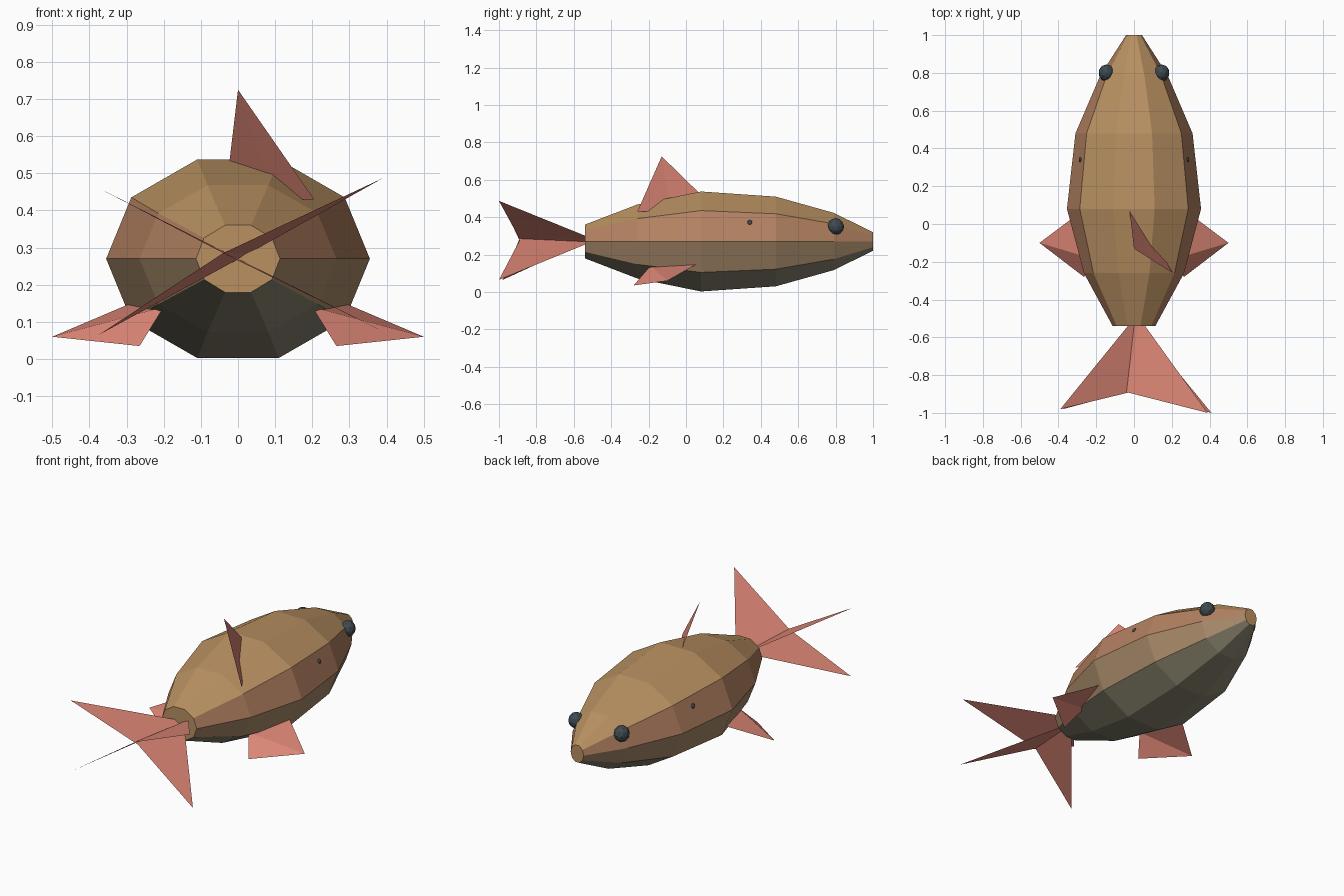
import bpy, bmesh
from math import cos, sin, pi

if "Cube" in bpy.data.objects:
    bpy.data.objects.remove(bpy.data.objects["Cube"])


def material(name, rgb):
    m = bpy.data.materials.new(name)
    m.diffuse_color = (*rgb, 1)
    m.use_nodes = True
    m.node_tree.nodes["Principled BSDF"].inputs["Base Color"].default_value = m.diffuse_color
    return m


TAN = material("tan back", (0.48, 0.28, 0.12))
BROWN = material("brown side", (0.45, 0.22, 0.12))
MIXED = material("lower side", (0.38, 0.25, 0.14))
OLIVE = material("olive belly", (0.24, 0.22, 0.15))
SALMON = material("salmon fin", (0.72, 0.24, 0.18))
DARK = material("dark eye", (0.05, 0.07, 0.08))


def mesh_object(name, bm, mats):
    me = bpy.data.meshes.new(name)
    bm.to_mesh(me)
    bm.free()
    for m in mats:
        me.materials.append(m)
    ob = bpy.data.objects.new(name, me)
    bpy.context.collection.objects.link(ob)
    return ob


def fin(name, points):
    bm = bmesh.new()
    bm.faces.new([bm.verts.new(p) for p in points])
    bmesh.ops.triangulate(bm, faces=bm.faces[:])
    return mesh_object(name, bm, [SALMON])


def ball(name, loc, scale):
    bm = bmesh.new()
    bmesh.ops.create_icosphere(bm, subdivisions=2, radius=1)
    bmesh.ops.scale(bm, verts=bm.verts, vec=scale)
    bmesh.ops.translate(bm, verts=bm.verts, vec=loc)
    return mesh_object(name, bm, [DARK])


# Body: ten-sided rings lofted along y (y, half width, half height)
MID, N = 0.27, 10
sections = [(-0.54, 0.113, 0.095), (-0.26, 0.265, 0.208), (0.08, 0.355, 0.281),
            (0.48, 0.31, 0.252), (0.79, 0.177, 0.161), (1.0, 0.042, 0.052)]
bm = bmesh.new()
rings = [[bm.verts.new((rx * cos(2 * pi * i / N), y, MID + rz * sin(2 * pi * i / N)))
          for i in range(N)] for y, rx, rz in sections]
bands = [1, 0, 0, 0, 1, 2, 3, 3, 3, 2]
for a, b in zip(rings, rings[1:]):
    for i in range(N):
        j = (i + 1) % N
        f = bm.faces.new((a[i], b[i], b[j], a[j]))
        f.material_index = bands[i]
for ring in (rings[0], rings[-1]):
    bm.faces.new(ring)
bmesh.ops.recalc_face_normals(bm, faces=bm.faces)
mesh_object("body", bm, [TAN, BROWN, MIXED, OLIVE])

# Paired parts: eyes, side spots, pectoral fins
for side, s in (("right", 1), ("left", -1)):
    ball(side + "_eye", (s * 0.146, 0.8, 0.35), (0.042, 0.045, 0.045))
    ball(side + "_spot", (s * 0.28, 0.34, 0.37), (0.013, 0.015, 0.015))
    fin(side + "_pectoral_fin", [(s * x, y, z) for x, y, z in (
        (0.5, -0.1, 0.06), (0.265, -0.28, 0.035), (0.2, -0.19, 0.14), (0.26, 0.08, 0.162))])

# Dorsal fin, leaning and turned to one side
fin("dorsal_fin", [(0, -0.13, 0.725), (0.205, -0.26, 0.43),
                   (0.1, -0.08, 0.43), (-0.025, 0.085, 0.515)])

# Two crossed tail fins, each forked with a notch
fin("tail_fin_a", [(0, -0.5, 0.27), (-0.39, -0.98, 0.468),
                   (-0.02, -0.89, 0.275), (0.41, -1.0, 0.065)])
fin("tail_fin_b", [(0.03, -0.5, 0.285), (0.39, -1.0, 0.487),
                   (-0.04, -0.89, 0.285), (-0.375, -0.98, 0.065)])
